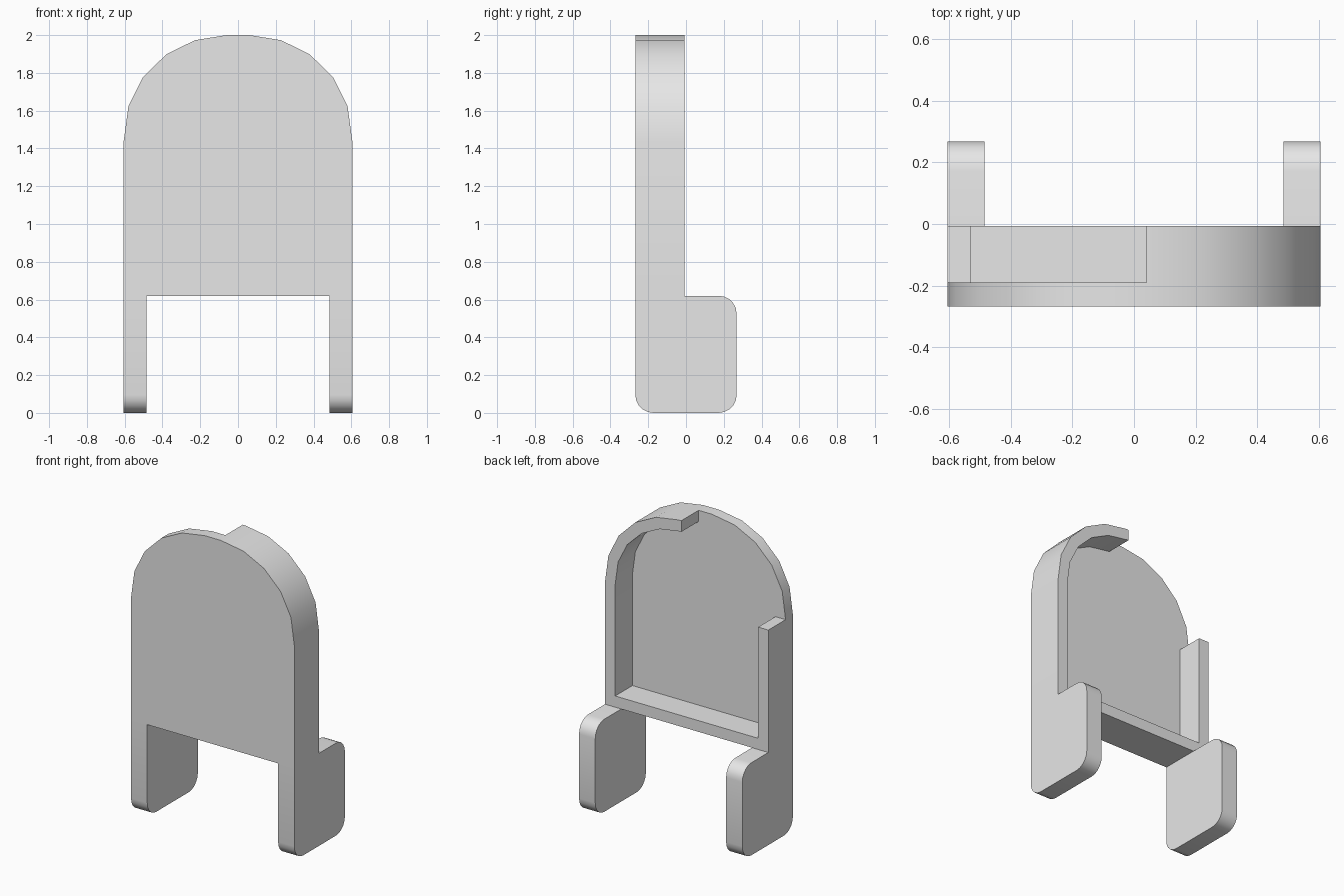
import bpy
import bmesh
from mathutils import Vector

cube = bpy.data.objects.get("Cube")
if cube:
    bpy.data.objects.remove(cube)

grey = bpy.data.materials.new("light_grey")
grey.use_nodes = True
grey.diffuse_color = (0.8, 0.8, 0.8, 1)
grey.node_tree.nodes["Principled BSDF"].inputs["Base Color"].default_value = grey.diffuse_color

HALF = 0.605      # half width
FRONT, PLATE_BACK, RIM_BACK, LEG_BACK = -0.268, -0.19, -0.007, 0.268
BASE, SPRING = 0.62, 1.44   # bottom of the panel, start of the arch
RIM = 0.075       # rim thickness
LEG_WIDTH = 0.12


def prism(bm, points, offset):
    """Extrude a flat polygon along an offset into a closed solid."""
    face = bm.faces.new([bm.verts.new(p) for p in points])
    result = bmesh.ops.extrude_face_region(bm, geom=[face], use_keep_orig=True)
    moved = [g for g in result["geom"] if isinstance(g, bmesh.types.BMVert)]
    bmesh.ops.translate(bm, verts=moved, vec=Vector(offset))
    bmesh.ops.recalc_face_normals(bm, faces=bm.faces)


def finish(bm, name):
    mesh = bpy.data.meshes.new(name)
    bm.to_mesh(mesh)
    bm.free()
    mesh.materials.append(grey)
    obj = bpy.data.objects.new(name, mesh)
    bpy.context.collection.objects.link(obj)
    bpy.ops.object.select_all(action="DESELECT")
    obj.select_set(True)
    bpy.context.view_layer.objects.active = obj
    bpy.ops.object.shade_smooth_by_angle(angle=0.5)


def panel_solid(name, outline, y0, y1):
    bm = bmesh.new()
    prism(bm, [(x, y0, z) for x, z in outline], (0, y1 - y0, 0))
    finish(bm, name)


# Half of the arch, from the crown down to the side
arch = [(0.06, 2.0), (0.228, 1.973), (0.38, 1.898), (0.503, 1.777),
        (0.58, 1.623), (HALF, SPRING)]

# Front plate: full arched outline
mirrored = [(-x, z) for x, z in reversed(arch)]
panel_solid("front_plate", arch + [(HALF, BASE), (-HALF, BASE)] + mirrored,
            FRONT, PLATE_BACK)

# Rim behind the plate: open at the upper right of the arch
inner = HALF - RIM
shrink_x = inner / HALF
shrink_z = (2 - RIM - SPRING) / (2 - SPRING)
inner_arch = [(x * shrink_x, SPRING + (z - SPRING) * shrink_z) for x, z in arch]
end_x = 0.04
rim = [(end_x, 2.0)] + arch
rim += [(HALF, BASE), (-HALF, BASE), (-HALF, SPRING), (-inner, SPRING)]
rim += [(-inner, BASE + RIM), (inner, BASE + RIM)]
rim += inner_arch[::-1] + [(end_x, 2 - RIM)]
panel_solid("back_rim", rim, PLATE_BACK, RIM_BACK)

# Legs: slabs with three rounded corners, square where they meet the plate
for name, x0 in (("left_leg", HALF - LEG_WIDTH), ("right_leg", -HALF)):
    bm = bmesh.new()
    prism(bm, [(x0, FRONT, 0), (x0, LEG_BACK, 0),
               (x0, LEG_BACK, BASE), (x0, FRONT, BASE)], (LEG_WIDTH, 0, 0))
    corners = []
    for e in bm.edges:
        a, b = e.verts
        mid = (a.co + b.co) / 2
        front_top = mid.y < 0 and mid.z > BASE / 2
        if abs(a.co.x - b.co.x) > LEG_WIDTH / 2 and not front_top:
            corners.append(e)
    bmesh.ops.bevel(bm, geom=corners, offset=0.095, segments=5,
                    profile=0.5, affect="EDGES")
    finish(bm, name)
